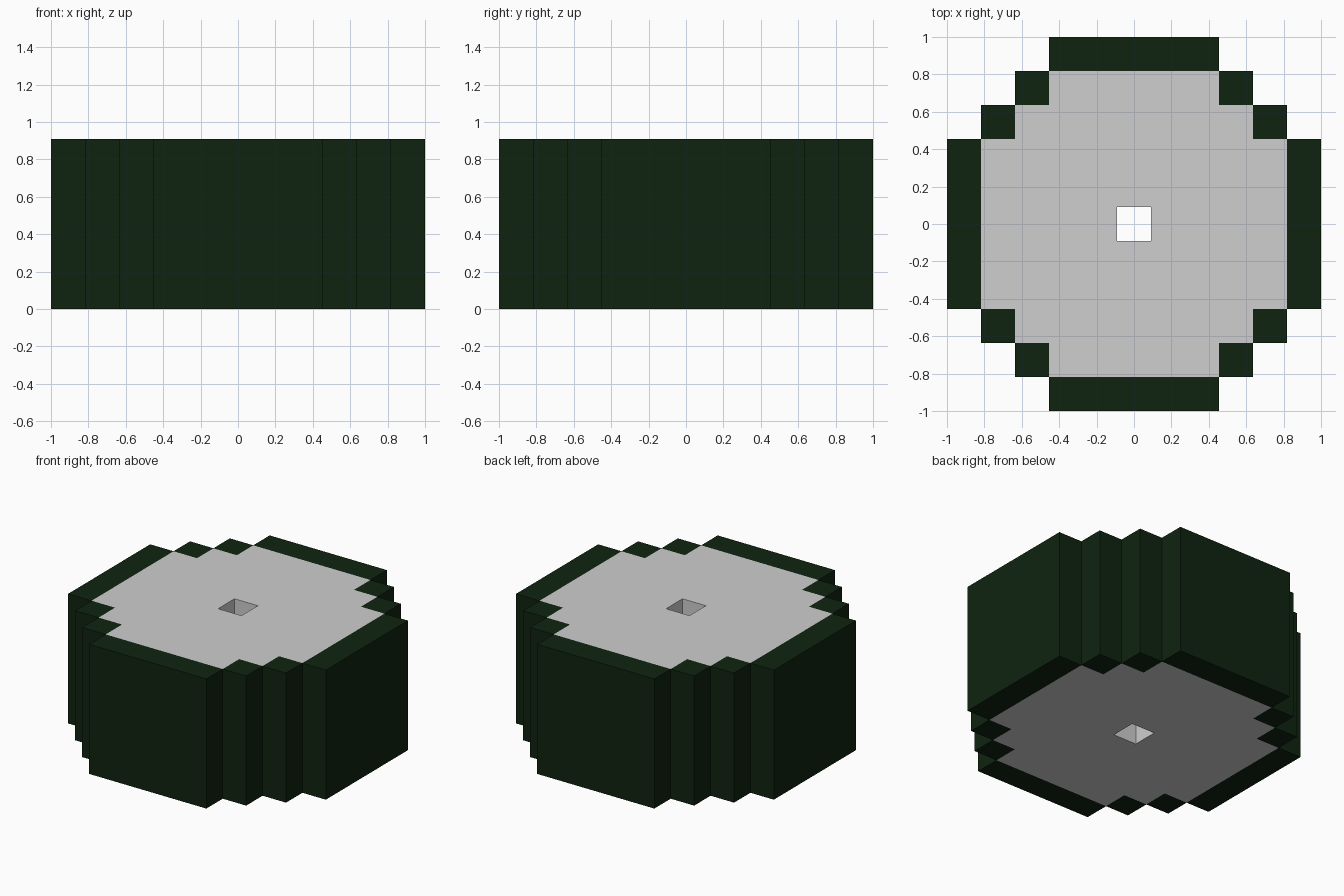
import bpy, bmesh

if "Cube" in bpy.data.objects:
    bpy.data.objects.remove(bpy.data.objects["Cube"])

CELL = 2 / 11          # the model sits on an 11 x 11 block grid
HEIGHT = 5 * CELL
N = 5


def material(name, rgb):
    m = bpy.data.materials.new(name)
    m.diffuse_color = (*rgb, 1)
    m.use_nodes = True
    m.node_tree.nodes["Principled BSDF"].inputs["Base Color"].default_value = m.diffuse_color
    return m


def is_rim(i, j):
    a, b = sorted((abs(i), abs(j)))
    return (b == 5 and a <= 2) or (a, b) == (3, 4)


def is_hub(i, j):
    a, b = sorted((abs(i), abs(j)))
    return b <= 4 and a + b <= 6 and (i, j) != (0, 0)


def build(name, inside, mat):
    """Extruded block pattern with only its outer skin."""
    bm = bmesh.new()

    def quad(*pts):
        bm.faces.new([bm.verts.new((x * CELL, y * CELL, z)) for x, y, z in pts])

    for i in range(-N, N + 1):
        for j in range(-N, N + 1):
            if not inside(i, j):
                continue
            c = [(i - .5, j - .5), (i + .5, j - .5), (i + .5, j + .5), (i - .5, j + .5)]
            quad(*[(*p, HEIGHT) for p in c])
            quad(*[(*p, 0) for p in reversed(c)])
            # side walls only where the neighbouring block is empty
            for k, (di, dj) in enumerate([(0, -1), (1, 0), (0, 1), (-1, 0)]):
                n = (i + di, j + dj)
                if not (is_rim(*n) or is_hub(*n)):
                    p, q = c[k], c[(k + 1) % 4]
                    quad((*p, 0), (*q, 0), (*q, HEIGHT), (*p, HEIGHT))
    bmesh.ops.remove_doubles(bm, verts=bm.verts, dist=1e-4)
    mesh = bpy.data.meshes.new(name)
    bm.to_mesh(mesh)
    bm.free()
    mesh.materials.append(mat)
    bpy.context.collection.objects.link(bpy.data.objects.new(name, mesh))


# dark stepped outer ring, and pale core with a square through hole
build("outer_rim", is_rim, material("dark green", (0.0046, 0.0168, 0.0050)))
build("hub", is_hub, material("light grey", (0.62, 0.62, 0.62)))
